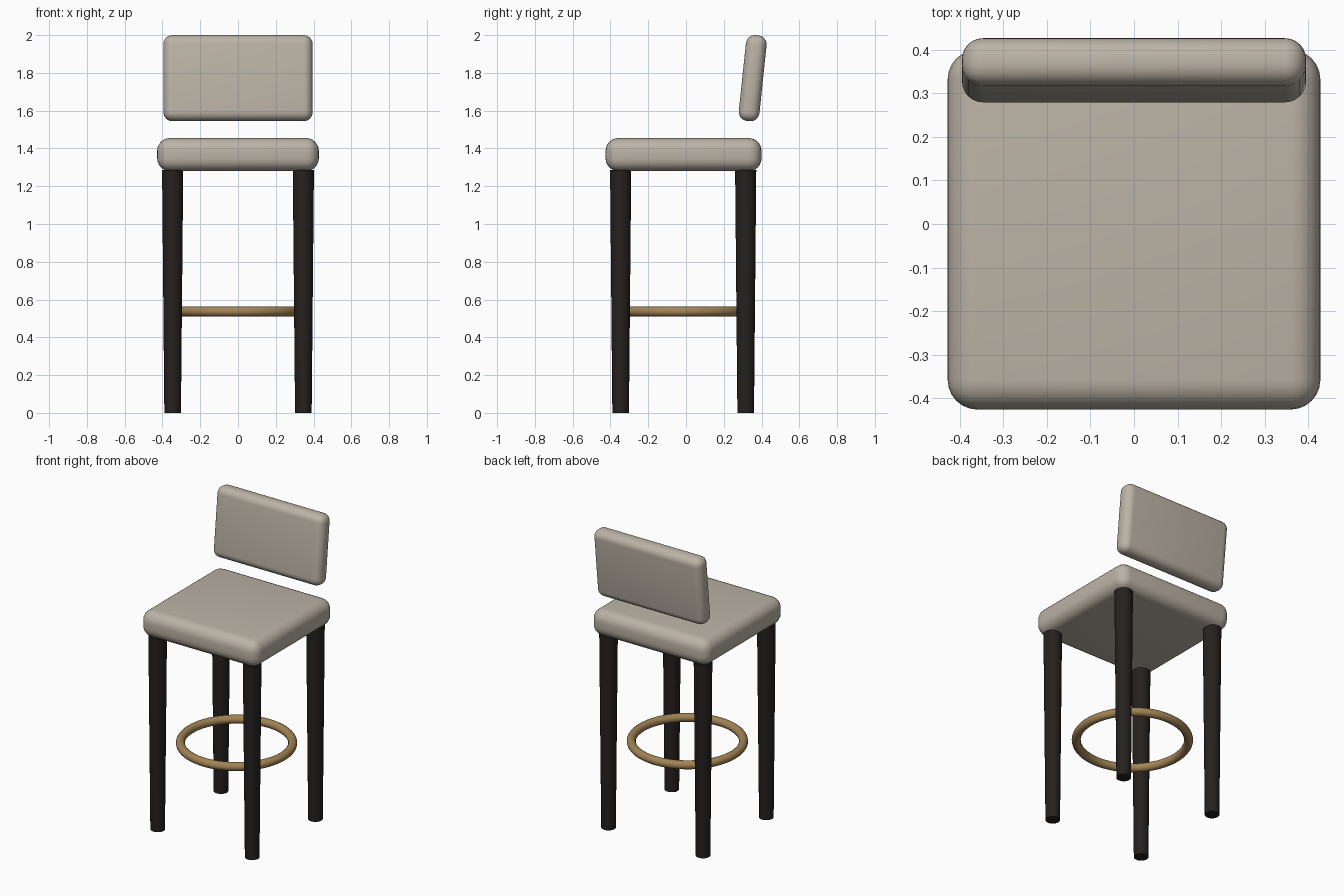
import bpy
from math import radians

if "Cube" in bpy.data.objects:
    bpy.data.objects.remove(bpy.data.objects["Cube"])


def material(name, rgb):
    m = bpy.data.materials.new(name)
    m.diffuse_color = (*rgb, 1)
    m.use_nodes = True
    m.node_tree.nodes["Principled BSDF"].inputs["Base Color"].default_value = m.diffuse_color
    return m


fabric = material("beige_fabric", (0.50, 0.45, 0.38))
wood = material("dark_wood", (0.018, 0.015, 0.013))
brass = material("brass", (0.36, 0.23, 0.09))


def finish(name, mat, angle=40):
    ob = bpy.context.object
    ob.name = name
    ob.data.materials.append(mat)
    bpy.ops.object.shade_smooth_by_angle(angle=radians(angle))
    return ob


def cushion(name, size, loc, radius, tilt=0):
    bpy.ops.mesh.primitive_cube_add(size=1, location=loc)
    ob = bpy.context.object
    ob.scale = size
    bpy.ops.object.transform_apply(location=False, rotation=False, scale=True)
    bev = ob.modifiers.new("rounding", 'BEVEL')
    bev.width, bev.segments = radius, 6
    bpy.ops.object.modifier_apply(modifier=bev.name)
    ob.rotation_euler.x = tilt
    return finish(name, fabric)


# Upholstered seat and reclined backrest
cushion("seat", (0.856, 0.826, 0.175), (0, -0.013, 1.3675), 0.068)
cushion("backrest", (0.79, 0.11, 0.457), (0, 0.353, 1.772), 0.048, radians(-6))

# Four legs tapering to the floor
for side, x in (("left", -0.346), ("right", 0.346)):
    for end, y in (("front", -0.346), ("back", 0.316)):
        bpy.ops.mesh.primitive_cone_add(vertices=32, radius1=0.044, radius2=0.056,
                                        depth=1.285, location=(x, y, 0.6425))
        finish(f"{end}_{side}_leg", wood)

# Footrest ring inside the legs
bpy.ops.mesh.primitive_torus_add(major_radius=0.337, minor_radius=0.027,
                                 major_segments=64, minor_segments=16,
                                 location=(0, -0.015, 0.537))
finish("footrest_ring", brass)
